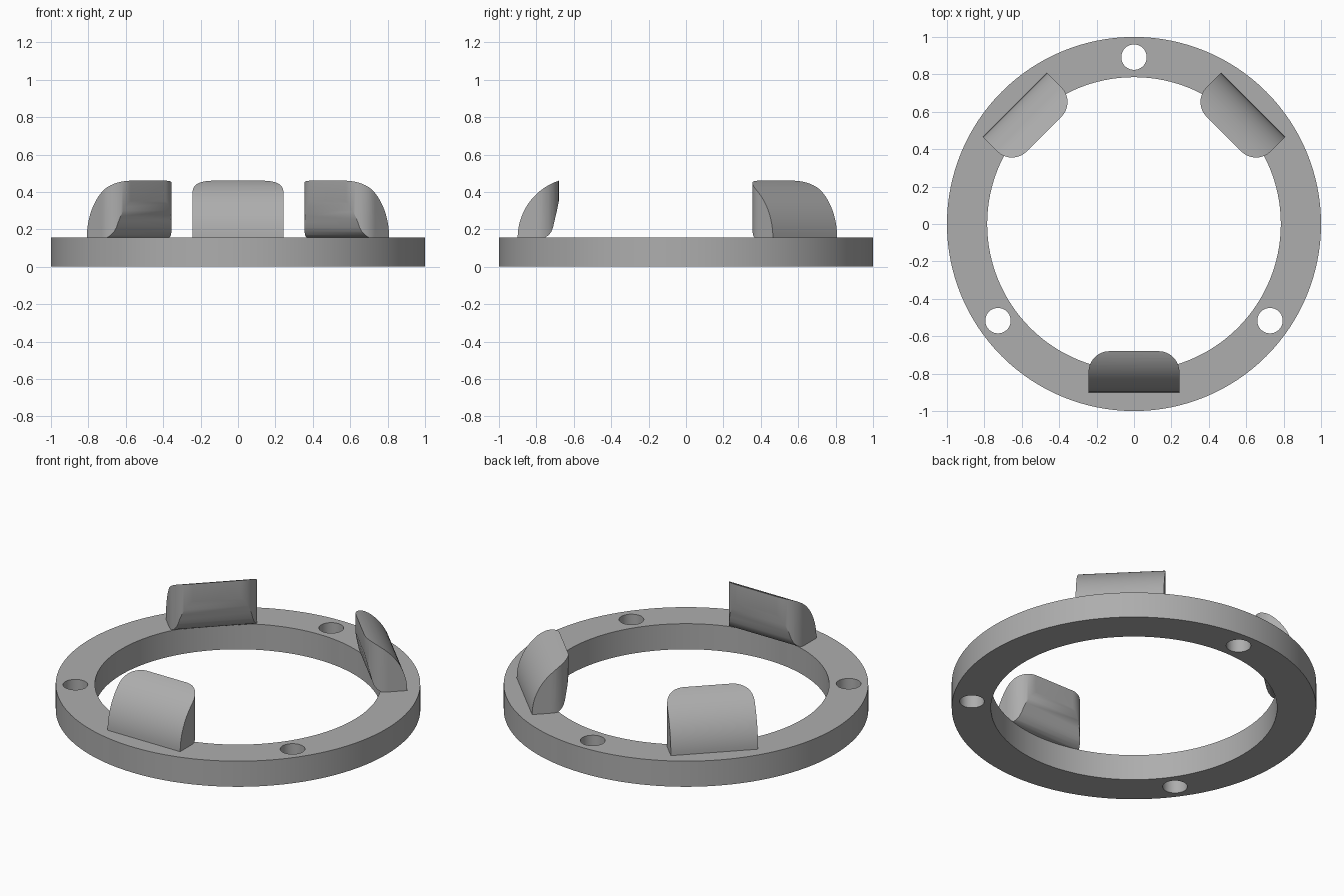
import bpy, bmesh, math
from mathutils import Matrix, Vector

if "Cube" in bpy.data.objects:
    bpy.data.objects.remove(bpy.data.objects["Cube"], do_unlink=True)

grey = bpy.data.materials.new("plain grey")
grey.use_nodes = True
colour = (0.42, 0.42, 0.42, 1)
grey.diffuse_color = colour
grey.node_tree.nodes["Principled BSDF"].inputs["Base Color"].default_value = colour

BASE = 0.155          # ring height
OUTER, TIP = 0.9, 0.68  # tab distances from the centre
HALF = 0.243          # half tab width


def prism(name, outline, direction):
    """Extrude a closed outline of 3D points along a vector."""
    bm = bmesh.new()
    face = bm.faces.new([bm.verts.new(p) for p in outline])
    ext = bmesh.ops.extrude_face_region(bm, geom=[face])
    moved = [g for g in ext["geom"] if isinstance(g, bmesh.types.BMVert)]
    bmesh.ops.translate(bm, verts=moved, vec=direction)
    bmesh.ops.recalc_face_normals(bm, faces=bm.faces)
    mesh = bpy.data.meshes.new(name)
    bm.to_mesh(mesh)
    bm.free()
    mesh.materials.append(grey)
    obj = bpy.data.objects.new(name, mesh)
    bpy.context.collection.objects.link(obj)
    return obj


def circle(r, z, n, cx=0, cy=0):
    return [Vector((cx + r * math.cos(2 * math.pi * i / n),
                    cy + r * math.sin(2 * math.pi * i / n), z)) for i in range(n)]


def activate(obj):
    bpy.ops.object.select_all(action="DESELECT")
    obj.select_set(True)
    bpy.context.view_layer.objects.active = obj


def combine(obj, cutter, operation):
    activate(obj)
    mod = obj.modifiers.new("cut", "BOOLEAN")
    mod.operation, mod.solver, mod.object = operation, "EXACT", cutter
    bpy.ops.object.modifier_apply(modifier=mod.name)
    bpy.data.objects.remove(cutter, do_unlink=True)


def smooth(obj):
    activate(obj)
    bpy.ops.object.shade_smooth_by_angle(angle=math.radians(30))


# Flat ring with a wide opening and three screw holes
ring = prism("ring", circle(1, 0, 128), (0, 0, BASE))
combine(ring, prism("opening", circle(0.785, -0.1, 128), (0, 0, 0.5)), "DIFFERENCE")
for deg in (90, 215.4, 324.6):
    a = math.radians(deg)
    hole = circle(0.068, -0.1, 40, 0.892 * math.cos(a), 0.892 * math.sin(a))
    combine(ring, prism("hole", hole, (0, 0, 0.5)), "DIFFERENCE")
smooth(ring)

# Side profile of a tab: rounded back, upright lip, hollow underside
R = 0.3215
end = math.acos((TIP - OUTER + R) / R)
profile = [(OUTER - R + R * math.cos(end * i / 20), BASE + R * math.sin(end * i / 20))
           for i in range(21)]
profile += [(TIP, 0.35), (0.69, 0.30), (0.702, 0.25), (0.711, 0.21),
            (0.721, 0.185), (0.737, 0.166), (0.757, BASE)]

# Plan of a tab: square at the back, rounded corners toward the centre
C = 0.112
corner = [(HALF - C + C * math.cos(math.pi / 2 * i / 14),
           -TIP - C + C * math.sin(math.pi / 2 * i / 14)) for i in range(15)]
plan = [(HALF, -0.95)] + corner
plan += [(-x, y) for x, y in reversed(plan)]

# Three hooked tabs
for name, deg in (("front_tab", 0), ("back_left_tab", 135), ("back_right_tab", 225)):
    tab = prism(name, [Vector((-HALF - 0.05, -d, z)) for d, z in profile],
                (2 * HALF + 0.1, 0, 0))
    combine(tab, prism("plan", [Vector((x, y, 0)) for x, y in plan], (0, 0, 0.8)),
            "INTERSECT")
    tab.data.transform(Matrix.Rotation(math.radians(deg), 4, "Z"))
    smooth(tab)
